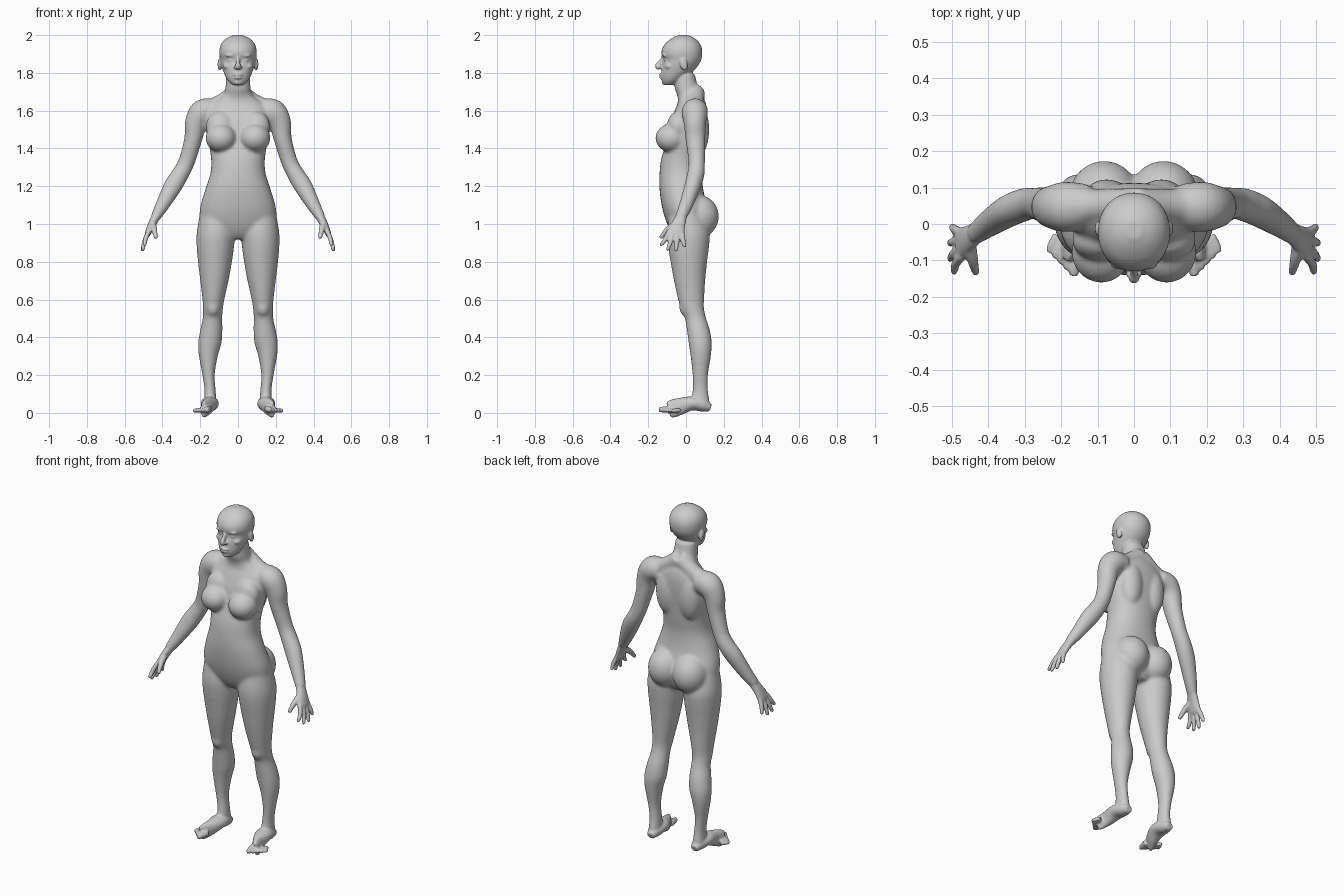
import bpy, bmesh
from math import sin, cos, pi
from mathutils import Vector, Matrix

SIDES = (1, -1)
X, Y = Vector((1, 0, 0)), Vector((0, 1, 0))


def spline(rows, steps=5):
    """Catmull-Rom resampling of a list of equal-length tuples."""
    p = [Vector(r) for r in rows]
    p = [2 * p[0] - p[1]] + p + [2 * p[-1] - p[-2]]
    out = []
    for i in range(1, len(p) - 2):
        a, b, c, d = p[i - 1:i + 3]
        for k in range(steps):
            t = k / steps
            out.append(0.5 * (2 * b + (c - a) * t + (2 * a - 5 * b + 4 * c - d) * t * t
                              + (3 * b - a - 3 * c + d) * t ** 3))
    return out + [p[-2]]


def skin(bm, rings):
    """Bridge point rings into a closed tube."""
    vs = [[bm.verts.new(q) for q in r] for r in rings]
    n = len(vs[0])
    for a, b in zip(vs, vs[1:]):
        for i in range(n):
            bm.faces.new((a[i], a[(i + 1) % n], b[(i + 1) % n], b[i]))
    bm.faces.new(vs[0][::-1])
    bm.faces.new(vs[-1])


def power(v, e):
    return (1 if v >= 0 else -1) * abs(v) ** e


def loft(bm, rows, s=1, e=0.9, n=32):
    """Horizontal sections: (z, centre x, half width, front y, back y)."""
    rings = []
    for z, cx, w, f, b in spline(rows):
        rings.append([(s * cx + w * power(cos(2 * pi * i / n), e),
                       (f + b) / 2 + (b - f) / 2 * power(sin(2 * pi * i / n), e), z)
                      for i in range(n)])
    skin(bm, rings)


def tube(bm, rows, s=1, ref=Y, n=20):
    """Sections square to a path: (x, y, z, radius, radius along ref)."""
    pts = spline([r if len(r) == 5 else r + (r[3],) for r in rows])
    rings = []
    for k, p in enumerate(pts):
        a, b = pts[max(k - 1, 0)], pts[min(k + 1, len(pts) - 1)]
        t = Vector(b[:3]) - Vector(a[:3])
        t.normalize()
        u = ref.cross(t).normalized()
        v = t.cross(u)
        ring = [Vector(p[:3]) + u * p[3] * cos(2 * pi * i / n) + v * p[4] * sin(2 * pi * i / n)
                for i in range(n)]
        rings.append([(s * q.x, q.y, q.z) for q in ring])
    skin(bm, rings)


def blob(bm, c, r, s=1, tilt=0):
    """Ellipsoid, tilted about x."""
    m = (Matrix.Translation((s * c[0], c[1], c[2])) @ Matrix.Rotation(tilt, 4, 'X')
         @ Matrix.Diagonal((*r, 1)))
    bmesh.ops.create_uvsphere(bm, u_segments=28, v_segments=18, radius=1, matrix=m)


def fused(name, bm, voxel, smooth):
    """Object whose overlapping parts are merged and softened."""
    me = bpy.data.meshes.new(name)
    bm.to_mesh(me)
    bm.free()
    ob = bpy.data.objects.new(name, me)
    bpy.context.collection.objects.link(ob)
    m = ob.modifiers.new("merge", 'REMESH')
    m.mode, m.voxel_size, m.use_smooth_shade = 'VOXEL', voxel, True
    m = ob.modifiers.new("soften", 'SMOOTH')
    m.factor, m.iterations = 0.5, smooth
    return ob


# Torso and neck
core = bmesh.new()
loft(core, [(.92, 0, .06, -.05, .08), (.95, 0, .13, -.075, .105), (1.0, 0, .195, -.10, .12),
            (1.08, 0, .202, -.125, .115), (1.18, 0, .174, -.14, .092), (1.27, 0, .146, -.14, .085),
            (1.35, 0, .143, -.13, .094), (1.45, 0, .16, -.10, .105), (1.53, 0, .172, -.085, .112),
            (1.60, 0, .165, -.06, .112), (1.645, 0, .125, -.043, .103), (1.68, 0, .08, -.046, .088),
            (1.72, 0, .067, -.06, .066), (1.80, 0, .062, -.065, .045)])
for s in SIDES:
    # Breasts, chest, back muscles, buttocks
    blob(core, (.09, -.077, 1.455), (.082, .085, .076), s)
    blob(core, (.095, -.045, 1.515), (.075, .056, .08), s)
    blob(core, (.075, .066, 1.5), (.068, .057, .14), s)
    blob(core, (.082, .07, 1.04), (.098, .104, .112), s)
    # Neck to shoulder slope
    tube(core, [(0, .05, 1.70, .05), (.1, .05, 1.635, .046), (.18, .045, 1.6, .056)], s)
    # Arm
    tube(core, [(.12, .05, 1.60, .06), (.185, .047, 1.592, .07), (.222, .047, 1.535, .06),
                (.237, .05, 1.45, .048, .053), (.272, .057, 1.33, .044), (.305, .052, 1.265, .046),
                (.345, .035, 1.2, .049, .044), (.40, 0, 1.1, .037), (.44, -.03, 1.03, .026, .03)], s)
    # Leg
    loft(core, [(1.04, .115, .09, -.09, .10), (.95, .118, .101, -.10, .125), (.88, .12, .099, -.095, .122),
                (.8, .122, .09, -.082, .112), (.7, .125, .075, -.064, .102), (.6, .13, .058, -.042, .096),
                (.55, .133, .053, -.027, .096), (.5, .135, .052, -.006, .107), (.44, .141, .059, .004, .126),
                (.37, .149, .062, .014, .137), (.3, .157, .05, .024, .132), (.2, .156, .033, .034, .117),
                (.12, .148, .03, .034, .117), (.05, .147, .034, .02, .127), (.015, .147, .03, .02, .125)], s, 1)
    blob(core, (.132, .0, .56), (.036, .036, .05), s)

# Soften the broad forms first, then add the fine parts
core_ob = fused("core", core, .008, 9)
soft = bpy.data.meshes.new_from_object(core_ob.evaluated_get(bpy.context.evaluated_depsgraph_get()))
bpy.data.objects.remove(core_ob)
bm = bmesh.new()
bm.from_mesh(soft)
bpy.data.meshes.remove(soft)

# Head
loft(bm, [(1.735, 0, .028, -.116, -.07), (1.755, 0, .05, -.126, -.03), (1.78, 0, .066, -.13, .0),
          (1.81, 0, .078, -.13, .04), (1.84, 0, .088, -.126, .065), (1.868, 0, .094, -.12, .08),
          (1.90, 0, .099, -.13, .086), (1.93, 0, .097, -.125, .084), (1.96, 0, .085, -.105, .07),
          (1.985, 0, .058, -.072, .043), (2.0, 0, .022, -.04, .01)], 1, .95)
# Nose, lips, chin
tube(bm, [(0, -.122, 1.88, .009), (0, -.138, 1.855, .011), (0, -.151, 1.836, .014),
          (0, -.138, 1.824, .012)], ref=X)
blob(bm, (0, -.128, 1.79), (.026, .016, .007))
blob(bm, (0, -.127, 1.775), (.022, .015, .008))
blob(bm, (0, -.112, 1.753), (.026, .017, .018))
for s in SIDES:
    # Nostril, brow, eye, cheek, ear
    blob(bm, (.014, -.137, 1.83), (.009, .011, .008), s)
    blob(bm, (.037, -.111, 1.892), (.03, .015, .009), s)
    blob(bm, (.037, -.1, 1.866), (.019, .017, .011), s)
    blob(bm, (.052, -.088, 1.835), (.026, .024, .018), s)
    blob(bm, (.097, -.012, 1.845), (.011, .02, .034), s, .25)
    # Palm, thumb, fingers
    tube(bm, [(.43, -.022, 1.045, .024, .028), (.455, -.04, 1.0, .021, .037),
              (.475, -.053, .955, .017, .045), (.481, -.056, .938, .012, .041)], s)
    tube(bm, [(.452, -.055, 1.0, .019), (.443, -.1, .968, .015), (.434, -.136, .925, .010)], s)
    for y, tx, ty, tz in ((-.088, .495, -.13, .885), (-.067, .505, -.095, .862),
                          (-.045, .506, -.052, .857), (-.023, .5, -.008, .877)):
        tube(bm, [(.473, y, .962, .013), ((.484 + tx) / 2, (y + ty) / 2, (.955 + tz) / 2, .0125),
                  (tx - .001, ty, tz + .006, .010), (tx, ty, tz, .006)], s, n=14)
    # Foot and toes
    tube(bm, [(.145, .13, .026, .02, .022), (.146, .09, .04, .034, .038), (.15, .03, .05, .037, .048),
              (.16, -.03, .035, .045, .034), (.176, -.072, .022, .048, .021),
              (.184, -.092, .016, .042, .014)], s, ref=X)
    for k in range(5):
        t = k / 4
        r = .017 - .006 * t ** .5
        tube(bm, [(.152 + .06 * t, -.075 + .045 * t, r + .003, r),
                  (.162 + .066 * t, -.115 + .055 * t, r + .001, r),
                  (.167 + .068 * t, -.143 + .065 * t, r, r * .7)], s, ref=X, n=14)

fused("body", bm, .0055, 3)
